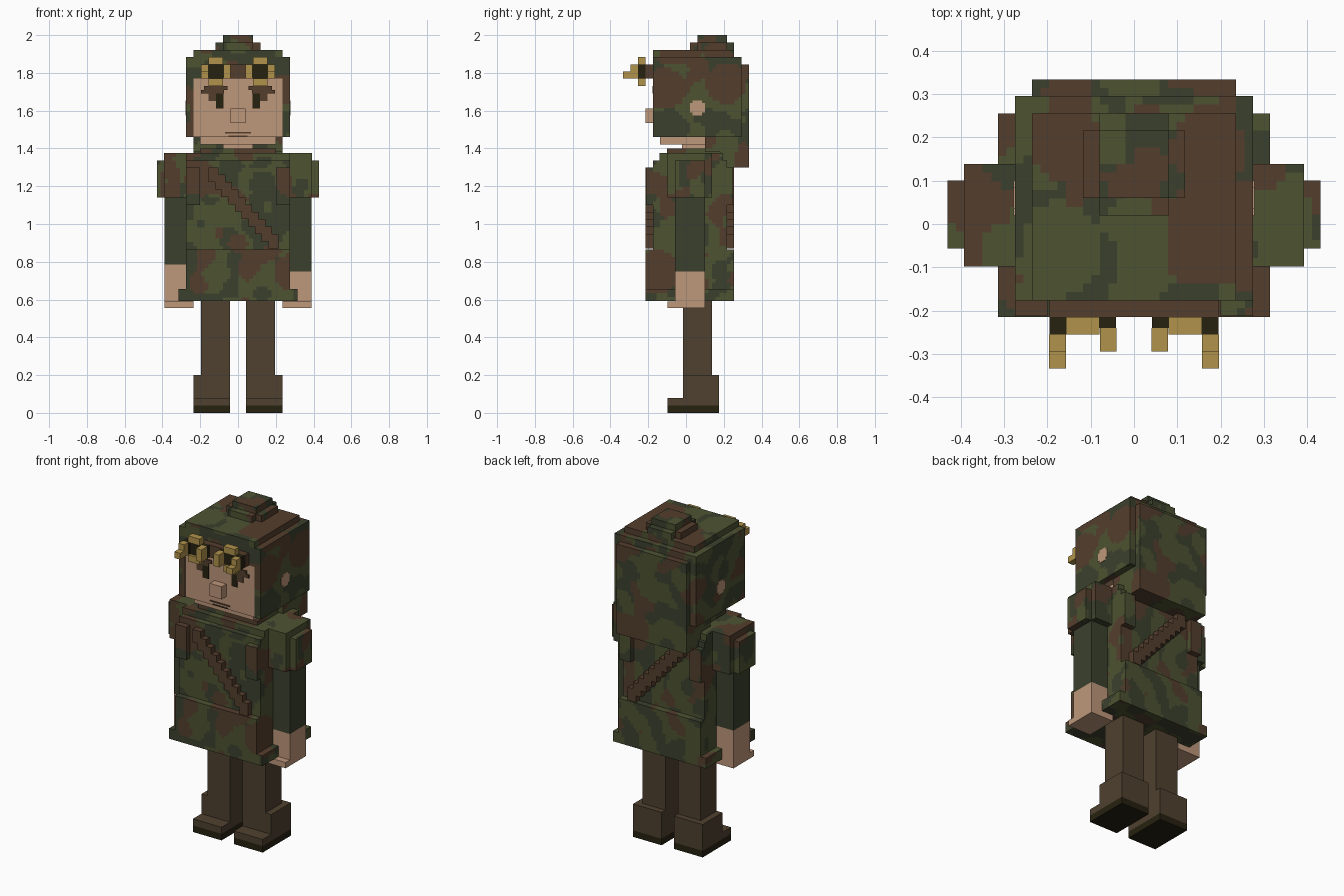
import bpy
import bmesh
from mathutils import Vector, noise


def lin(c):
    c /= 255
    return c / 12.92 if c <= 0.04045 else ((c + 0.055) / 1.055) ** 2.4


def material(name, r, g, b):
    m = bpy.data.materials.new(name)
    m.diffuse_color = (lin(r), lin(g), lin(b), 1)
    return m


DARK = material("dark_green", 59, 64, 45)
OLIVE = material("olive_green", 77, 83, 50)
BROWN = material("camo_brown", 84, 62, 45)
CLOTH = material("trouser_brown", 79, 65, 47)
SKIN = material("skin", 190, 151, 122)
GOLD = material("brass", 176, 146, 75)
BLACK = material("dark_sole", 38, 33, 16)
CAMO = [DARK, OLIVE, BROWN]

# Large camouflage patches: centre, radius, colour index
PATCHES = [((0.17, 0.0, 1.92), 0.11, 2), ((0.17, 0.18, 1.9), 0.1, 2),
           ((-0.15, 0.2, 1.9), 0.09, 2), ((-0.17, -0.05, 1.92), 0.11, 1),
           ((0.27, -0.1, 1.72), 0.11, 2), ((0.27, 0.22, 1.75), 0.11, 2),
           ((-0.22, -0.18, 1.25), 0.1, 2), ((0.14, -0.18, 1.22), 0.07, 0),
           ((0.0, -0.18, 0.9), 0.06, 2), ((0.3, -0.15, 0.75), 0.12, 2),
           ((0.0, -0.18, 1.08), 0.07, 1)]
CELL = 0.0196


def camo_index(p):
    q = Vector([round(c / CELL) * CELL for c in p])
    for centre, radius, colour in PATCHES:
        if (q - Vector(centre)).length < radius:
            return colour
    if noise.noise(q * 7.5 + Vector((3.3, 8.1, 1.7))) > 0.2:
        return 2
    return 1 if noise.noise(q * 8.5 + Vector((21.4, 5.2, 9.6))) > -0.03 else 0


def add_box(bm, x0, x1, y0, y1, z0, z1, cell=None):
    """Box with optional grid of cells on each side."""
    lo, hi = (x0, y0, z0), (x1, y1, z1)
    for axis in range(3):
        u, v = (axis + 1) % 3, (axis + 2) % 3
        nu = max(1, round((hi[u] - lo[u]) / cell)) if cell else 1
        nv = max(1, round((hi[v] - lo[v]) / cell)) if cell else 1
        for side in (0, 1):
            grid = []
            for i in range(nu + 1):
                row = []
                for j in range(nv + 1):
                    p = [0, 0, 0]
                    p[axis] = (lo, hi)[side][axis]
                    p[u] = lo[u] + (hi[u] - lo[u]) * i / nu
                    p[v] = lo[v] + (hi[v] - lo[v]) * j / nv
                    row.append(bm.verts.new(p))
                grid.append(row)
            for i in range(nu):
                for j in range(nv):
                    quad = [grid[i][j], grid[i + 1][j], grid[i + 1][j + 1], grid[i][j + 1]]
                    bm.faces.new(quad if side else quad[::-1])


def part(name, boxes, mat=None):
    """One object from boxes; camouflage when no material is given."""
    bm = bmesh.new()
    for b in boxes:
        add_box(bm, *b, cell=None if mat else CELL)
    bmesh.ops.remove_doubles(bm, verts=bm.verts, dist=0.0002)
    if not mat:
        for f in bm.faces:
            f.material_index = camo_index(f.calc_center_median())
    me = bpy.data.meshes.new(name)
    bm.to_mesh(me)
    bm.free()
    for m in ([mat] if mat else CAMO):
        me.materials.append(m)
    ob = bpy.data.objects.new(name, me)
    bpy.context.collection.objects.link(ob)
    return ob


def mirrored(boxes, s):
    return [b if s > 0 else (-b[1], -b[0], *b[2:]) for b in boxes]


def pair(name, boxes, mat=None):
    for s, side in ((-1, "left"), (1, "right")):
        part(f"{side}_{name}", mirrored(boxes, s), mat)


# Legs and boots
pair("leg", [(0.042, 0.196, -0.016, 0.138, 0.2, 0.7)], CLOTH)
pair("boot", [(0.042, 0.235, -0.016, 0.175, 0.04, 0.2),
              (0.042, 0.235, -0.098, -0.016, 0.04, 0.08)], CLOTH)
pair("sole", [(0.042, 0.235, -0.098, 0.175, 0, 0.04)], BLACK)

# Coat: skirt, hem, chest, collar
part("coat_skirt", [(-0.275, 0.275, -0.215, 0.255, 0.592, 0.865)])
part("coat_hem", [(-0.314, 0.314, -0.215, 0.255, 0.592, 0.655)])
part("coat_chest", [(-0.275, 0.275, -0.176, 0.216, 0.865, 1.335),
                    (-0.275, 0.275, -0.14, 0.196, 1.335, 1.375)])
part("collar", [(-0.2, 0.2, -0.1, 0.18, 1.375, 1.4)])
pair("shoulder_strap", [(0.2, 0.275, -0.212, -0.176, 1.1, 1.3),
                        (0.2, 0.275, 0.216, 0.25, 1.1, 1.3)])

# Diagonal stepped strap, front and back
strap = []
for i in range(10):
    x, z = -0.157 + 0.0353 * i, 1.30 - 0.0392 * i
    for y0, y1 in ((-0.214, -0.176), (0.216, 0.254)):
        strap.append((x, x + 0.055, y0, y1, z - 0.078, z))
part("chest_strap", strap, BROWN)

# Sleeves, shoulder caps and hands
pair("shoulder_cap", [(0.265, 0.392, -0.098, 0.138, 1.14, 1.375),
                      (0.392, 0.43, -0.057, 0.1, 1.14, 1.335)])
for s, side, cuff in ((-1, "left", 0.785), (1, "right", 0.748)):
    part(f"{side}_sleeve", mirrored([(0.265, 0.39, -0.057, 0.1, cuff, 1.15)], s), DARK)
    part(f"{side}_hand", mirrored([(0.235, 0.39, -0.057, 0.1, 0.555, cuff),
                                   (0.235, 0.39, -0.098, -0.057, 0.555, 0.59)], s), SKIN)

# Face, chin, neck, nose
part("face", [(-0.235, 0.235, -0.17, 0.1, 1.46, 1.8),
              (-0.2, 0.2, -0.137, 0.1, 1.42, 1.46)], SKIN)
part("neck", [(-0.08, 0.08, -0.02, 0.1, 1.36, 1.42)], SKIN)
part("nose", [(-0.04, 0.04, -0.215, -0.17, 1.535, 1.612)], SKIN)
pair("eye", [(0.078, 0.117, -0.175, -0.168, 1.612, 1.69)], BLACK)
pair("eye_corner", [(0.117, 0.157, -0.175, -0.168, 1.65, 1.69)], BROWN)
pair("eyebrow", [(0.075, 0.196, -0.178, -0.169, 1.69, 1.71),
                 (0.055, 0.18, -0.178, -0.169, 1.71, 1.73)], BROWN)
part("mouth", [(-0.07, 0.07, -0.174, -0.168, 1.478, 1.486),
               (-0.05, 0.05, -0.174, -0.168, 1.462, 1.468)], BROWN)

# Hood: shell around the face, stepped nape and crown
part("hood", [(-0.275, -0.235, -0.176, 0.1, 1.46, 1.77),
              (0.235, 0.275, -0.176, 0.1, 1.46, 1.77),
              (-0.275, 0.275, -0.176, 0.1, 1.77, 1.885),
              (-0.275, 0.275, 0.1, 0.295, 1.46, 1.885),
              (-0.235, 0.235, 0.295, 0.333, 1.3, 1.845),
              (-0.235, 0.235, 0.1, 0.295, 1.38, 1.46),
              (-0.235, 0.235, 0.18, 0.295, 1.3, 1.38),
              (-0.235, 0.235, -0.176, 0.255, 1.885, 1.922)])
part("crown", [(-0.118, 0.118, 0.06, 0.216, 1.922, 1.961),
               (-0.08, 0.08, 0.02, 0.255, 1.922, 1.961),
               (-0.08, 0.08, 0.06, 0.216, 1.961, 2.0)])
pair("ear", [(0.27, 0.278, 0.02, 0.1, 1.59, 1.64),
             (0.27, 0.278, 0.035, 0.085, 1.575, 1.655)], SKIN)

# Goggles on the brow
part("goggle_strap", [(-0.196, 0.196, -0.214, -0.176, 1.77, 1.845)], BROWN)
pair("goggle_lens", [(0.042, 0.195, -0.24, -0.214, 1.77, 1.845),
                     (0.157, 0.195, -0.255, -0.24, 1.77, 1.845)], BLACK)
pair("goggle_frame", [(0.08, 0.157, -0.255, -0.214, 1.845, 1.885),
                      (0.08, 0.157, -0.255, -0.214, 1.73, 1.77),
                      (0.04, 0.078, -0.294, -0.24, 1.77, 1.845),
                      (0.157, 0.196, -0.294, -0.255, 1.77, 1.845),
                      (0.157, 0.196, -0.333, -0.294, 1.77, 1.808)], GOLD)
